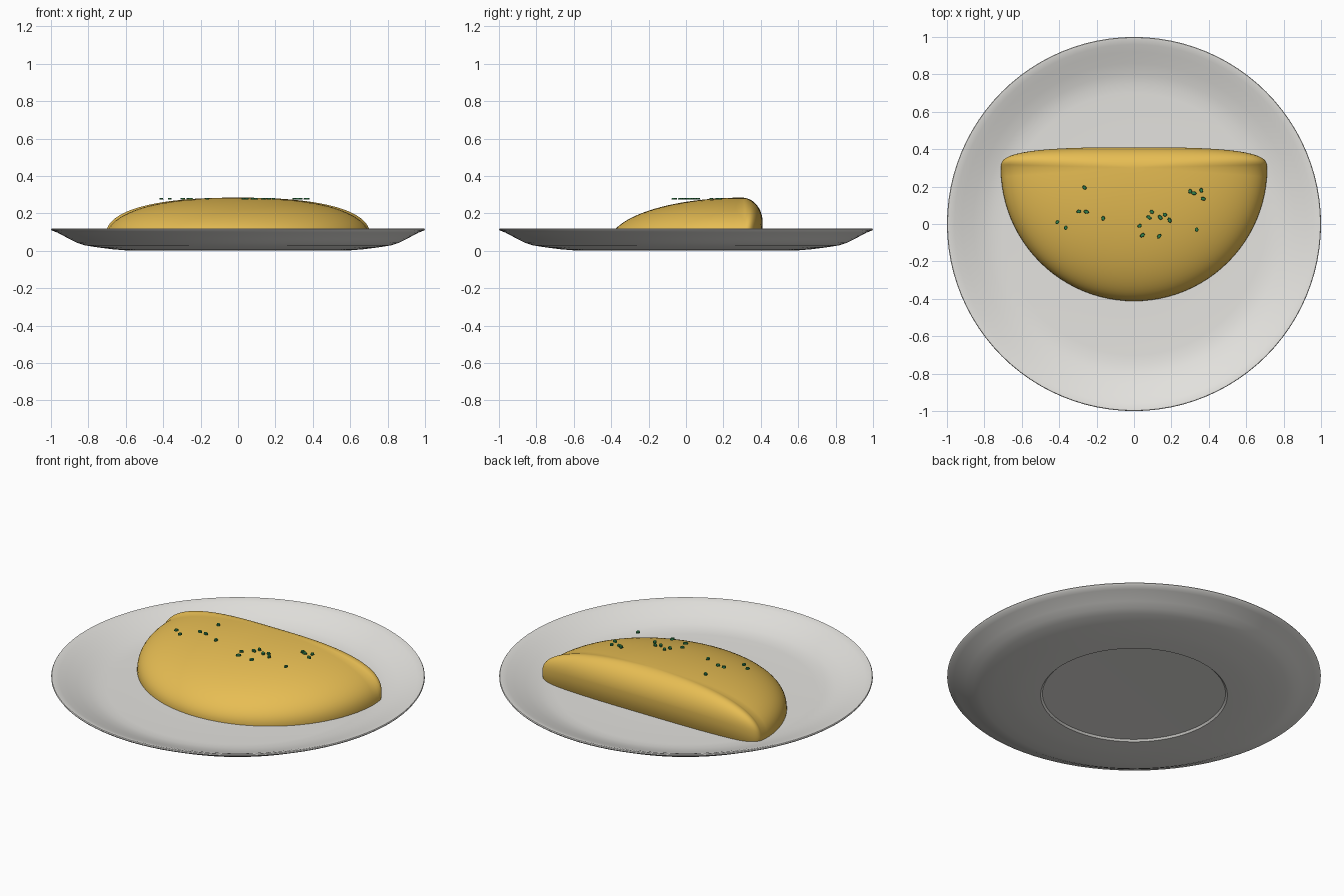
import bpy, bmesh, math, random
from mathutils import Matrix, Vector

cube = bpy.data.objects.get("Cube")
if cube:
    bpy.data.objects.remove(cube, do_unlink=True)


def material(name, rgb):
    mat = bpy.data.materials.new(name)
    mat.use_nodes = True
    mat.diffuse_color = (*rgb, 1)
    mat.node_tree.nodes["Principled BSDF"].inputs["Base Color"].default_value = (*rgb, 1)
    return mat


def finish(bm, name, mat, angle):
    bmesh.ops.recalc_face_normals(bm, faces=bm.faces)
    mesh = bpy.data.meshes.new(name)
    bm.to_mesh(mesh)
    bm.free()
    mesh.materials.append(mat)
    obj = bpy.data.objects.new(name, mesh)
    bpy.context.collection.objects.link(obj)
    bpy.ops.object.select_all(action='DESELECT')
    bpy.context.view_layer.objects.active = obj
    obj.select_set(True)
    bpy.ops.object.shade_smooth_by_angle(angle=math.radians(angle))
    return obj


def loft(rings, first, last):
    """Skin closed rings of points, with a pole at each end."""
    bm = bmesh.new()
    rows = [[bm.verts.new(p) for p in ring] for ring in rings]
    n = len(rows[0])
    for a, b in zip(rows, rows[1:]):
        for i in range(n):
            j = (i + 1) % n
            bm.faces.new((a[i], a[j], b[j], b[i]))
    for pole, row in ((first, rows[0]), (last, rows[-1])):
        centre = bm.verts.new(pole)
        for i in range(n):
            bm.faces.new((centre, row[i], row[(i + 1) % n]))
    return bm


china = material("warm white china", (0.78, 0.77, 0.74))
egg = material("golden egg", (0.83, 0.53, 0.09))
herb = material("dark green herb", (0.03, 0.22, 0.07))

# Plate: revolved profile, from the floor over the rim to the recessed foot
profile = [(0.4, 0.04), (0.7, 0.04), (0.75, 0.043), (0.8, 0.053), (0.86, 0.073),
           (0.92, 0.096), (0.96, 0.111), (0.985, 0.119), (0.997, 0.12), (1, 0.115),
           (0.995, 0.108), (0.965, 0.097), (0.9, 0.062), (0.86, 0.042), (0.82, 0.029),
           (0.75, 0.018), (0.67, 0.008), (0.6, 0.002), (0.5, 0), (0.49, 0.01), (0.3, 0.012)]
turn = [2 * math.pi * i / 96 for i in range(96)]
plate_rings = [[(r * math.cos(a), r * math.sin(a), z) for a in turn] for r, z in profile]
finish(loft(plate_rings, (0, 0, 0.04), (0, 0, 0.012)), "plate", china, 40)

# Folded omelette: domed half disc with a thick rounded fold along its back
RADIUS, FOLD, BASE, TOP, HINGE = 0.712, 0.11, 0.042, 0.284, 0.3


def outline(a):
    c, s = math.cos(a), math.sin(a)
    if s <= 0:
        return RADIUS * c, RADIUS * s
    x = math.copysign(abs(c) ** (2 / 3), c) * RADIUS
    return x, FOLD * s ** (2 / 3)


def dome_point(a, level):
    x, y = outline(a)
    back = max(0, math.sin(a))
    power = 2 + 0.4 * math.cos(a) ** 2
    rim = BASE + 0.11 * back ** 0.6
    t = math.sin(level) ** (2 / power)
    h = max(0, math.cos(level)) ** (2 / power)
    return x * t, HINGE + y * t, rim + (TOP - rim) * h


def tuck_point(a, k):
    x, y, rim = dome_point(a, math.pi / 2)
    back = max(0, math.sin(a))
    return x * (1 - 0.01 * k * k), y - 0.03 * back * k * k, rim + (BASE - 0.012 - rim) * k


STEPS = 26
rings = [[dome_point(a, math.pi / 2 * i / STEPS) for a in turn] for i in range(1, STEPS + 1)]
rings += [[tuck_point(a, k / 4) for a in turn] for k in range(1, 5)]
finish(loft(rings, (0, HINGE, TOP), (0, 0.1, BASE - 0.012)), "omelette", egg, 60)

# Chopped herbs scattered flat over the top
spots = [(-.41, .01), (-.365, -.02), (-.295, .067), (-.255, .065), (-.265, .195),
         (-.165, .03), (.03, -.01), (.045, -.06), (.08, .035), (.095, .065), (.135, -.065),
         (.14, .035), (.165, .05), (.19, .02), (.335, -.03), (.3, .175), (.32, .165),
         (.36, .18), (.37, .135)]
random.seed(4)
bm = bmesh.new()
for x, y in spots:
    place = (Matrix.Translation(Vector((x, y, 0.278)))
             @ Matrix.Rotation(random.uniform(0, math.pi), 4, 'Z')
             @ Matrix.Diagonal((random.uniform(0.9, 1.2), 0.75, 1, 1)))
    bmesh.ops.create_cone(bm, cap_ends=True, segments=8, radius1=0.013, radius2=0.011,
                          depth=0.009, matrix=place)
finish(bm, "chopped_herbs", herb, 30)
